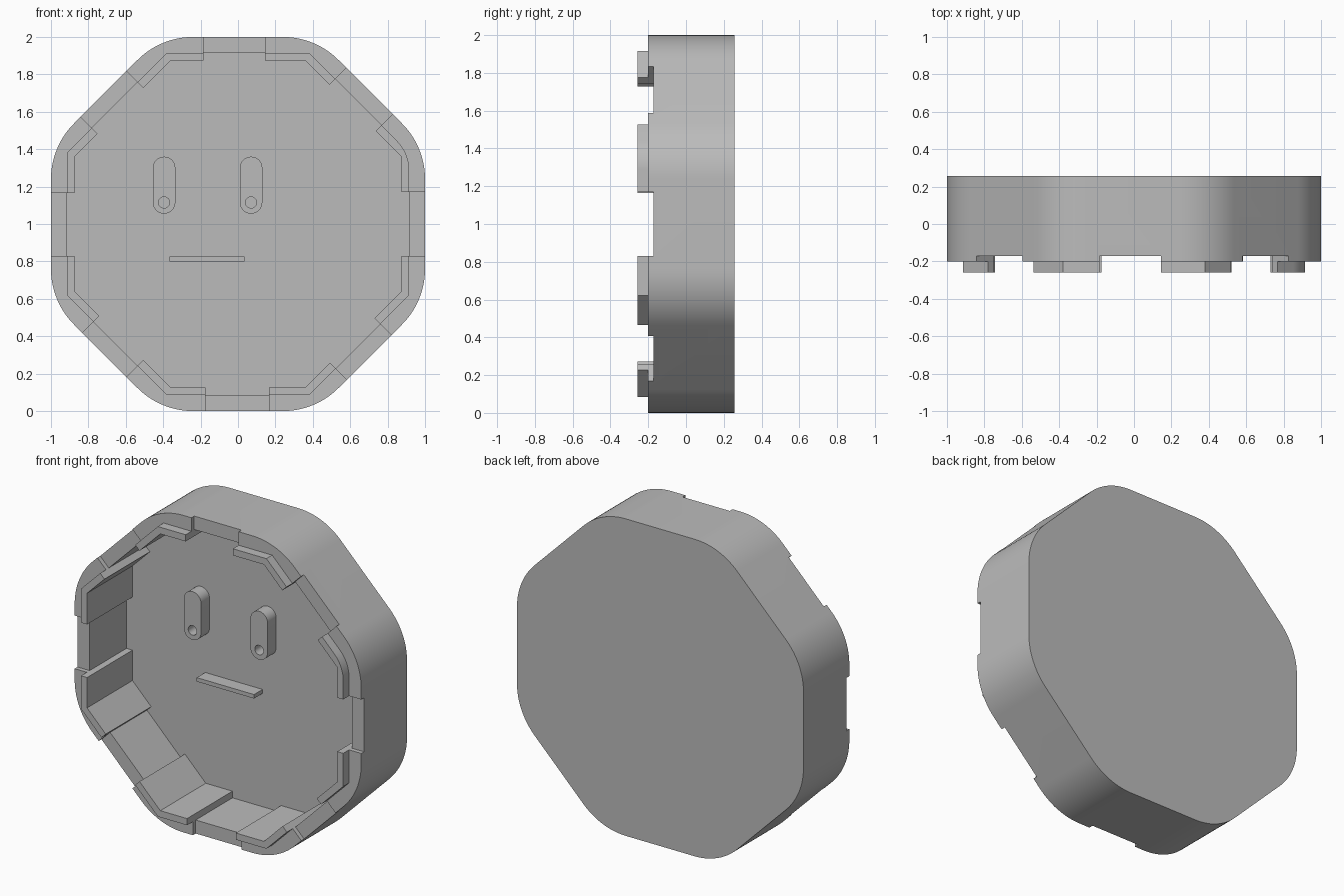
import bpy, bmesh, math
from mathutils import Vector

if "Cube" in bpy.data.objects:
    bpy.data.objects.remove(bpy.data.objects["Cube"])

grey = bpy.data.materials.new("plain grey")
grey.use_nodes = True
grey.diffuse_color = (0.5, 0.5, 0.5, 1)
grey.node_tree.nodes["Principled BSDF"].inputs["Base Color"].default_value = (0.5, 0.5, 0.5, 1)

RIM, NOTCH, CLIP, FLOOR, BACK = -0.2, -0.172, -0.258, 0.195, 0.257
WALL_IN, CLIP_IN = 0.915, 0.873
# Gap between clips on each side, clockwise from the top
GAPS = [(-0.185, 0.145), (-0.18, 0.17), (-0.17, 0.17), (-0.16, 0.177),
        (-0.165, 0.175), (-0.156, 0.177), (-0.17, 0.165), (-0.19, 0.156)]


def on_side(k, apothem, along):
    """Point in the x-z plane on side k of the octagon, measured from its middle."""
    a = k * math.pi / 4
    return Vector((math.sin(a) * apothem + math.cos(a) * along,
                   1 + math.cos(a) * apothem - math.sin(a) * along))


def corner(k, apothem, radius, steps=14):
    """Corner between side k and the next one, rounded if radius is not zero."""
    tan = math.tan(math.pi / 8)
    if radius == 0:
        return [on_side(k, apothem, apothem * tan)]
    centre = on_side(k, apothem - radius, (apothem - radius) * tan)
    angles = [(k + i / steps) * math.pi / 4 for i in range(steps + 1)]
    return [centre + radius * Vector((math.sin(a), math.cos(a))) for a in angles]


def inner_radius(k):
    return 0.22 if k == 1 else 0


def prism(name, outline, y0, y1):
    """Outline in x-z, extruded along y."""
    bm = bmesh.new()
    face = bm.faces.new([bm.verts.new((p[0], y0, p[1])) for p in outline])
    moved = bmesh.ops.extrude_face_region(bm, geom=[face])["geom"]
    bmesh.ops.translate(bm, vec=(0, y1 - y0, 0),
                        verts=[g for g in moved if isinstance(g, bmesh.types.BMVert)])
    bmesh.ops.recalc_face_normals(bm, faces=bm.faces)
    mesh = bpy.data.meshes.new(name)
    bm.to_mesh(mesh)
    bm.free()
    mesh.materials.append(grey)
    obj = bpy.data.objects.new(name, mesh)
    bpy.context.collection.objects.link(obj)
    return obj


def cut(obj, cutter):
    """Subtract the cutter, then discard it."""
    mod = obj.modifiers.new("cut", "BOOLEAN")
    mod.operation, mod.solver, mod.object = "DIFFERENCE", "EXACT", cutter
    bpy.context.view_layer.update()
    graph = bpy.context.evaluated_depsgraph_get()
    mesh = bpy.data.meshes.new_from_object(obj.evaluated_get(graph))
    obj.modifiers.clear()
    obj.data = mesh
    bpy.data.objects.remove(cutter)


def smooth(obj):
    bpy.ops.object.select_all(action="DESELECT")
    obj.select_set(True)
    bpy.context.view_layer.objects.active = obj
    bpy.ops.object.shade_smooth_by_angle(angle=math.radians(30))


# Octagonal case: outer body, hollowed, with a shallow notch in each side of the rim
case = prism("case", [p for k in range(8) for p in corner(k, 1, 0.42)], RIM, BACK)
hollow = [p for k in range(8) for p in corner(k, WALL_IN, inner_radius(k))]
cut(case, prism("hollow_cutter", hollow, -0.5, FLOOR))
for k, (start, end) in enumerate(GAPS):
    box = [on_side(k, 0.8, start), on_side(k, 1.1, start),
           on_side(k, 1.1, end), on_side(k, 0.8, end)]
    cut(case, prism("notch_cutter", box, -0.5, NOTCH))
smooth(case)

# Bent clips lining each inner corner, standing above the rim
for k in range(8):
    nxt = (k + 1) % 8
    start, end = GAPS[k][1], GAPS[nxt][0]
    outline = [on_side(k, WALL_IN, start), *corner(k, WALL_IN, inner_radius(k)),
               on_side(nxt, WALL_IN, end), on_side(nxt, CLIP_IN, end),
               *corner(k, CLIP_IN, 0), on_side(k, CLIP_IN, start)]
    smooth(prism(f"corner_clip_{k + 1}", outline, CLIP, FLOOR))


def circle_arc(x, z, r, first, last, steps=16):
    angles = [first + (last - first) * i / steps for i in range(steps + 1)]
    return [(x + r * math.cos(a), z + r * math.sin(a)) for a in angles]


# Two slot-shaped posts with a screw hole near the bottom
for name, x in (("right_post", -0.395), ("left_post", 0.07)):
    outline = circle_arc(x, 1.3, 0.06, 0, math.pi) + circle_arc(x, 1.115, 0.06, math.pi, 2 * math.pi)
    post = prism(name, outline, FLOOR - 0.085, FLOOR + 0.005)
    hole = circle_arc(x, 1.115, 0.03, 0, 2 * math.pi, 24)[:-1]
    cut(post, prism("hole_cutter", hole, -0.5, FLOOR - 0.005))
    smooth(post)

# Thin straight ledge under the posts
ledge = [(-0.365, 0.8), (0.035, 0.8), (0.035, 0.825), (-0.365, 0.825)]
prism("ledge", ledge, FLOOR - 0.085, FLOOR + 0.005)
